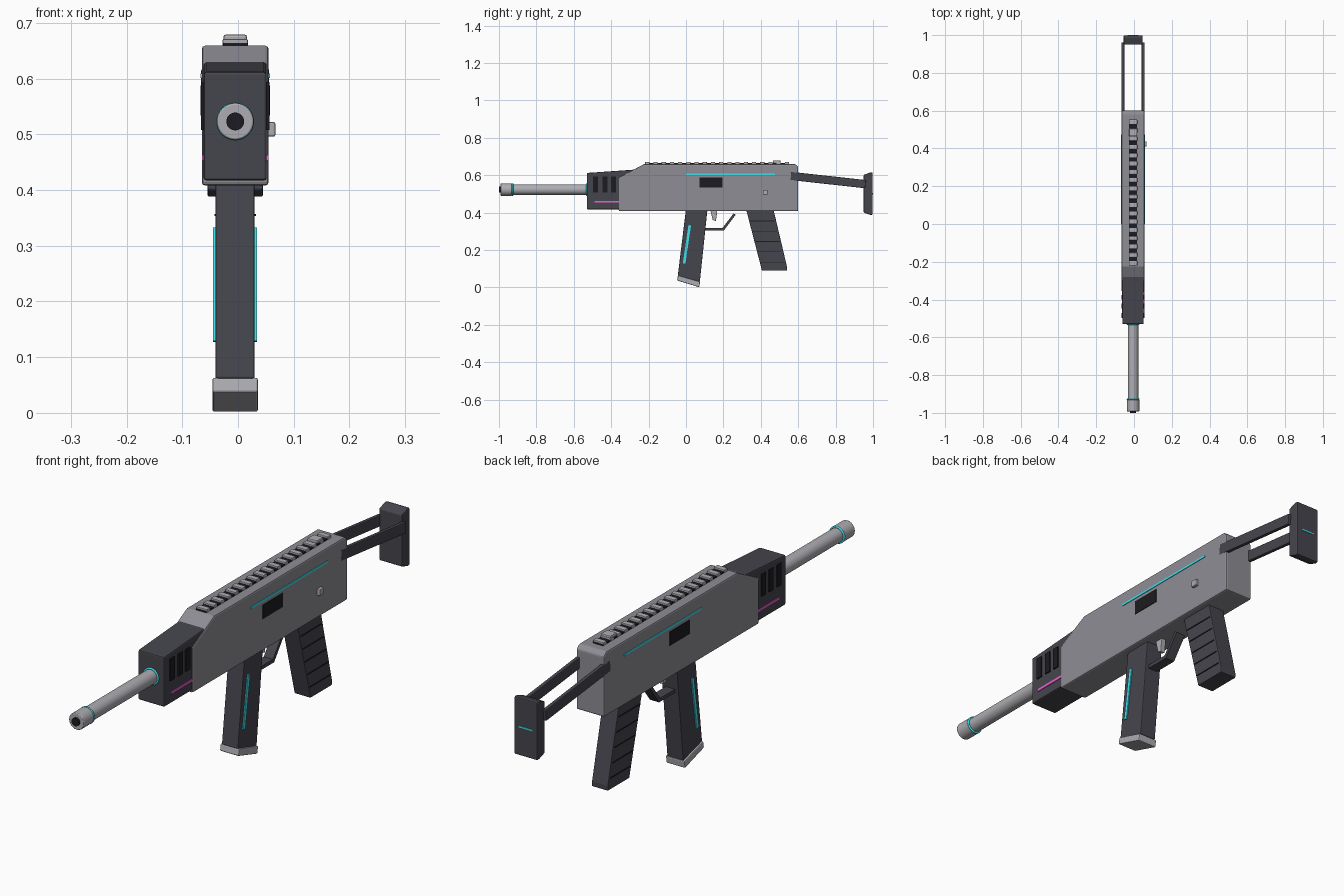
import bpy, bmesh, math
from mathutils import Vector

if "Cube" in bpy.data.objects:
    bpy.data.objects.remove(bpy.data.objects["Cube"])

CX = -0.005   # centre plane of the body (the side button widens the right side)


def material(name, r, g, b):
    m = bpy.data.materials.new(name)
    m.diffuse_color = (r, g, b, 1)
    m.use_nodes = True
    m.node_tree.nodes["Principled BSDF"].inputs["Base Color"].default_value = m.diffuse_color
    return m


GREY = material("body_grey", 0.27, 0.27, 0.30)
LIGHT = material("light_metal", 0.42, 0.42, 0.45)
DARK = material("dark_polymer", 0.06, 0.06, 0.075)
BLACK = material("black", 0.012, 0.012, 0.015)
CYAN = material("cyan_glow", 0.05, 0.75, 0.85)
PINK = material("pink_glow", 0.85, 0.12, 0.65)


def finish(obj, mat, bevel=0.0, segments=2):
    obj.data.materials.append(mat)
    if bevel:
        mod = obj.modifiers.new("bevel", 'BEVEL')
        mod.width, mod.segments = bevel, segments
        mod.limit_method = 'ANGLE'
    return obj


def prism(name, pts, half, mat, x=0.0, bevel=0.0):
    """Side profile of (y, z) points extruded across x."""
    bm = bmesh.new()
    face = bm.faces.new([bm.verts.new((CX + x - half, y, z)) for y, z in pts])
    new = bmesh.ops.extrude_face_region(bm, geom=[face])["geom"]
    bmesh.ops.translate(bm, vec=(2 * half, 0, 0),
                        verts=[v for v in new if isinstance(v, bmesh.types.BMVert)])
    bmesh.ops.recalc_face_normals(bm, faces=bm.faces)
    mesh = bpy.data.meshes.new(name)
    bm.to_mesh(mesh)
    bm.free()
    obj = bpy.data.objects.new(name, mesh)
    bpy.context.collection.objects.link(obj)
    return finish(obj, mat, bevel)


def box(name, y0, y1, z0, z1, half, mat, x=0.0, bevel=0.0):
    return prism(name, [(y0, z0), (y1, z0), (y1, z1), (y0, z1)], half, mat, x, bevel)


def strip(name, a, b, width, half, mat, x=0.0, bevel=0.0):
    """Straight bar in the side plane from a to b."""
    a, b = Vector(a), Vector(b)
    d = (b - a).normalized()
    n = Vector((-d.y, d.x)) * width / 2
    return prism(name, [tuple(p) for p in (a - n, b - n, b + n, a + n)], half, mat, x, bevel)


def tube(name, y0, y1, r, mat, bevel=0.0):
    bpy.ops.mesh.primitive_cylinder_add(vertices=32, radius=r, depth=y1 - y0,
                                        location=(CX, (y0 + y1) / 2, 0.523),
                                        rotation=(math.pi / 2, 0, 0))
    obj = bpy.context.object
    obj.name = name
    bpy.ops.object.shade_smooth_by_angle(angle=math.radians(35))
    return finish(obj, mat, bevel)


# Receiver and handguard
prism("receiver", [(-0.36, 0.408), (0.6, 0.408), (0.6, 0.645), (0.585, 0.659),
                   (-0.225, 0.659), (-0.36, 0.587)], 0.06, GREY, bevel=0.006)
prism("handguard", [(-0.53, 0.417), (-0.3, 0.417), (-0.25, 0.632), (-0.3, 0.628),
                    (-0.53, 0.612)], 0.0565, DARK, bevel=0.005)

# Barrel, muzzle and glowing rings
tube("barrel", -0.95, -0.45, 0.028, LIGHT)
tube("muzzle", -0.992, -0.93, 0.033, LIGHT, 0.003)
tube("bore", -1.0, -0.96, 0.016, BLACK)
for i, y in enumerate((-0.927, -0.53)):
    bpy.ops.mesh.primitive_torus_add(major_radius=0.030, minor_radius=0.004,
                                     major_segments=32, minor_segments=8,
                                     location=(CX, y, 0.523), rotation=(math.pi / 2, 0, 0))
    bpy.context.object.name = f"barrel_ring_{i}"
    bpy.ops.object.shade_smooth()
    finish(bpy.context.object, CYAN)

# Details repeated on both sides
for side, s in (("left", -1), ("right", 1)):
    for i, y in enumerate((-0.484, -0.434, -0.388)):
        box(f"vent_{side}_{i}", y - 0.013, y + 0.013, 0.508, 0.594, 0.003, BLACK, s * 0.0585)
    box(f"handguard_light_{side}", -0.49, -0.355, 0.453, 0.463, 0.002, PINK, s * 0.0575)
    box(f"receiver_light_{side}", 0.0, 0.475, 0.601, 0.609, 0.002, CYAN, s * 0.0605)
    box(f"ejection_port_{side}", 0.073, 0.196, 0.534, 0.588, 0.002, BLACK, s * 0.0605)
    strip(f"magazine_light_{side}", (0.02, 0.332), (-0.01, 0.128), 0.014, 0.003, CYAN, s * 0.0365)
    strip(f"stock_rod_{side}", (0.56, 0.596), (0.96, 0.552), 0.044, 0.0075, DARK, s * 0.0535, 0.003)

# Selector button, right side only
box("selector_button", 0.411, 0.437, 0.496, 0.522, 0.007, LIGHT, 0.065, 0.003)

# Top rail with teeth and rear sight
box("rail_base", -0.22, 0.552, 0.655, 0.664, 0.022, BLACK)
for i in range(18):
    y = -0.207 + i * 0.0439
    box(f"rail_tooth_{i}", y - 0.011, y + 0.011, 0.655, 0.671, 0.0225, LIGHT, bevel=0.002)
box("rear_sight", 0.465, 0.505, 0.665, 0.679, 0.021, LIGHT, bevel=0.004)

# Magazine
prism("magazine", [(0.0, 0.42), (0.115, 0.42), (0.074, 0.03), (-0.044, 0.062)],
      0.035, DARK, bevel=0.003)
prism("magazine_base", [(-0.043, 0.064), (0.075, 0.03), (0.071, 0.001), (-0.048, 0.037)],
      0.041, LIGHT, bevel=0.004)

# Trigger and guard
prism("trigger", [(0.13, 0.415), (0.168, 0.415), (0.16, 0.355), (0.143, 0.36)],
      0.01, LIGHT, bevel=0.002)
prism("trigger_guard", [(0.09, 0.304), (0.202, 0.304), (0.265, 0.388), (0.255, 0.396),
                        (0.195, 0.318), (0.09, 0.318)], 0.02, DARK)

# Pistol grip with grooves
prism("grip", [(0.322, 0.415), (0.468, 0.415), (0.54, 0.11), (0.54, 0.09), (0.406, 0.09)],
      0.035, DARK, bevel=0.003)
for i in range(5):
    z = 0.355 - i * 0.055
    t = (0.41 - z) / 0.32
    box(f"grip_groove_{i}", 0.328 + t * 0.084, 0.462 + t * 0.072, z - 0.002, z + 0.002,
        0.0375, BLACK)

# Shoulder stock
prism("butt_pad", [(0.95, 0.40), (0.985, 0.388), (0.998, 0.388), (0.998, 0.614),
                   (0.985, 0.614), (0.95, 0.602)], 0.05, DARK, bevel=0.004)
box("butt_light", 0.996, 1.0, 0.498, 0.504, 0.03, CYAN)
